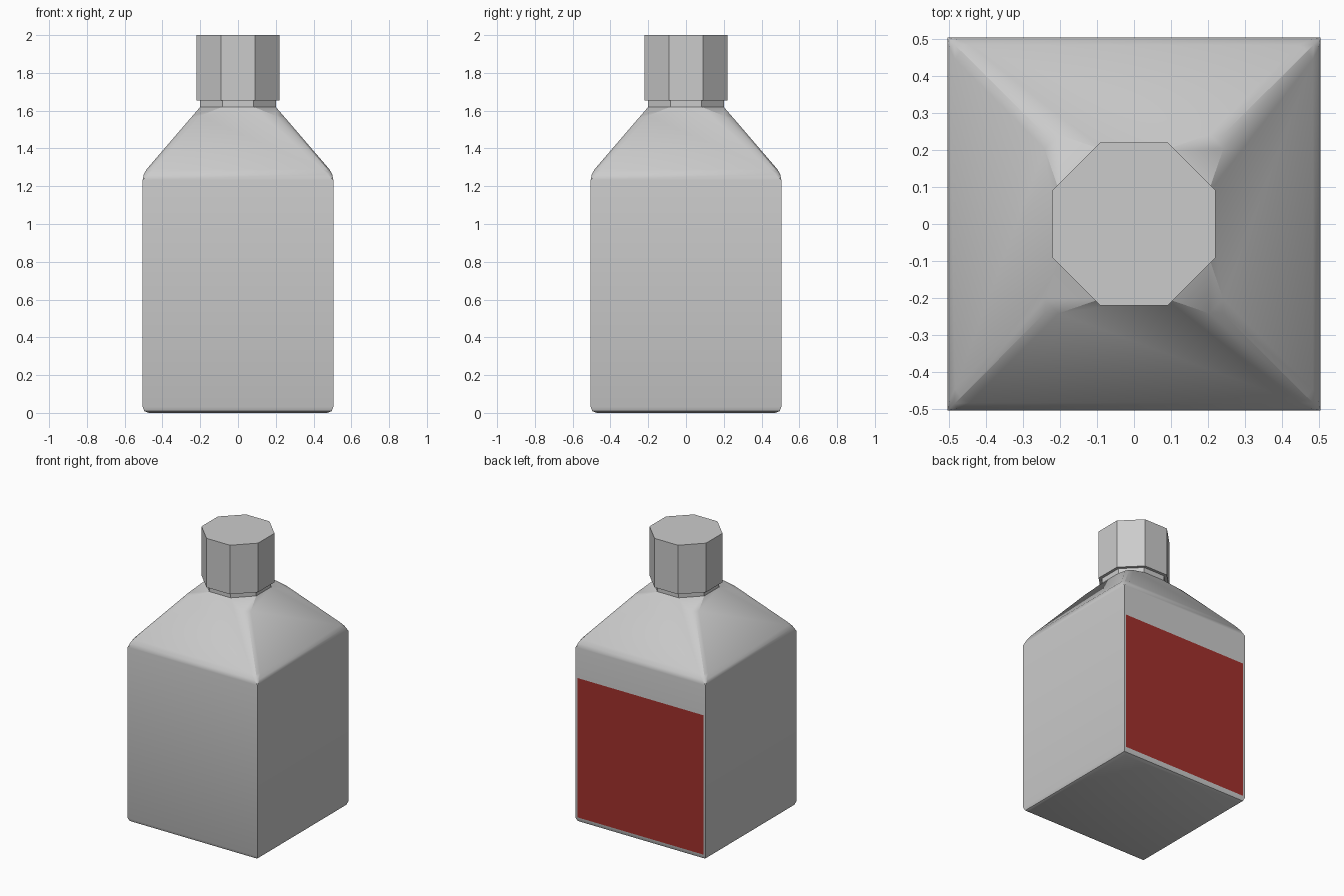
import bpy, bmesh, math

if "Cube" in bpy.data.objects:
    bpy.data.objects.remove(bpy.data.objects["Cube"])

HALF = 0.505          # half width of the body
SHOULDER_Z = 1.265    # top of the straight walls
NECK_Z = 1.62         # top of the sloping shoulder
NECK_R = 0.2          # neck, centre to flat
SLOPE = (NECK_Z - SHOULDER_Z) / (HALF - NECK_R)


def square(bm, h, z):
    return [bm.verts.new((h * x, h * y, z)) for x, y in ((1, 1), (-1, 1), (-1, -1), (1, -1))]


def octagon(bm, apothem, z):
    r = apothem / math.cos(math.pi / 8)
    return [bm.verts.new((r * math.cos(a), r * math.sin(a), z))
            for a in (math.pi / 8 + k * math.pi / 4 for k in range(8))]


def bridge(bm, a, b):
    n = len(a)
    for i in range(n):
        j = (i + 1) % n
        bm.faces.new((a[i], a[j], b[j], b[i]))


def finish(bm, name):
    bmesh.ops.recalc_face_normals(bm, faces=bm.faces[:])
    mesh = bpy.data.meshes.new(name)
    bm.to_mesh(mesh)
    bm.free()
    ob = bpy.data.objects.new(name, mesh)
    bpy.context.collection.objects.link(ob)
    return ob


# Bottle body: square walls, shoulder blending into an octagonal neck
bm = bmesh.new()
base = square(bm, HALF, 0)
top = square(bm, HALF, SHOULDER_Z)
corner_h = 0.262
corner = square(bm, corner_h, SHOULDER_Z + (HALF - corner_h) * SLOPE)
neck = octagon(bm, NECK_R, NECK_Z)
neck_top = octagon(bm, NECK_R, 1.66)
bm.faces.new(base)
bridge(bm, base, top)
for k in range(4):
    j = (k + 1) % 4
    bm.faces.new((top[k], top[j], corner[j], neck[2 * j], neck[2 * k + 1], corner[k]))
    bm.faces.new((neck[2 * k], corner[k], neck[2 * k + 1]))
bridge(bm, neck, neck_top)
bmesh.ops.recalc_face_normals(bm, faces=bm.faces[:])

# Rounded base, shoulder and ridge edges
edges = []
for k in range(4):
    j = (k + 1) % 4
    edges += [bm.edges.get((base[k], base[j])),
              bm.edges.get((top[k], top[j])),
              bm.edges.get((top[k], corner[k]))]
bmesh.ops.bevel(bm, geom=edges, offset=0.032, offset_type='OFFSET', segments=2,
                profile=0.5, affect='EDGES', clamp_overlap=True)
body = finish(bm, "bottle_body")

# Octagonal cap
bm = bmesh.new()
low, high = octagon(bm, 0.22, 1.655), octagon(bm, 0.22, 2.0)
bridge(bm, low, high)
bm.faces.new(low)
bm.faces.new(high)
finish(bm, "cap")

# Red label on the back
bm = bmesh.new()
bm.faces.new([bm.verts.new((x, HALF + 0.001, z))
              for x, z in ((0.49, 0.04), (-0.49, 0.04), (-0.49, 1.02), (0.49, 1.02))])
bm.normal_update()
if bm.faces[:][0].normal.y < 0:
    bmesh.ops.reverse_faces(bm, faces=bm.faces[:])
mesh = bpy.data.meshes.new("back_label")
bm.to_mesh(mesh)
bm.free()
label = bpy.data.objects.new("back_label", mesh)
bpy.context.collection.objects.link(label)
red = bpy.data.materials.new("label_red")
red.diffuse_color = (0.36, 0.03, 0.025, 1)
red.use_nodes = True
red.node_tree.nodes["Principled BSDF"].inputs["Base Color"].default_value = red.diffuse_color
mesh.materials.append(red)

# Smooth the small bevels, keep the facets crisp
bpy.ops.object.select_all(action='DESELECT')
body.select_set(True)
bpy.context.view_layer.objects.active = body
bpy.ops.object.shade_smooth_by_angle(angle=math.radians(24))
